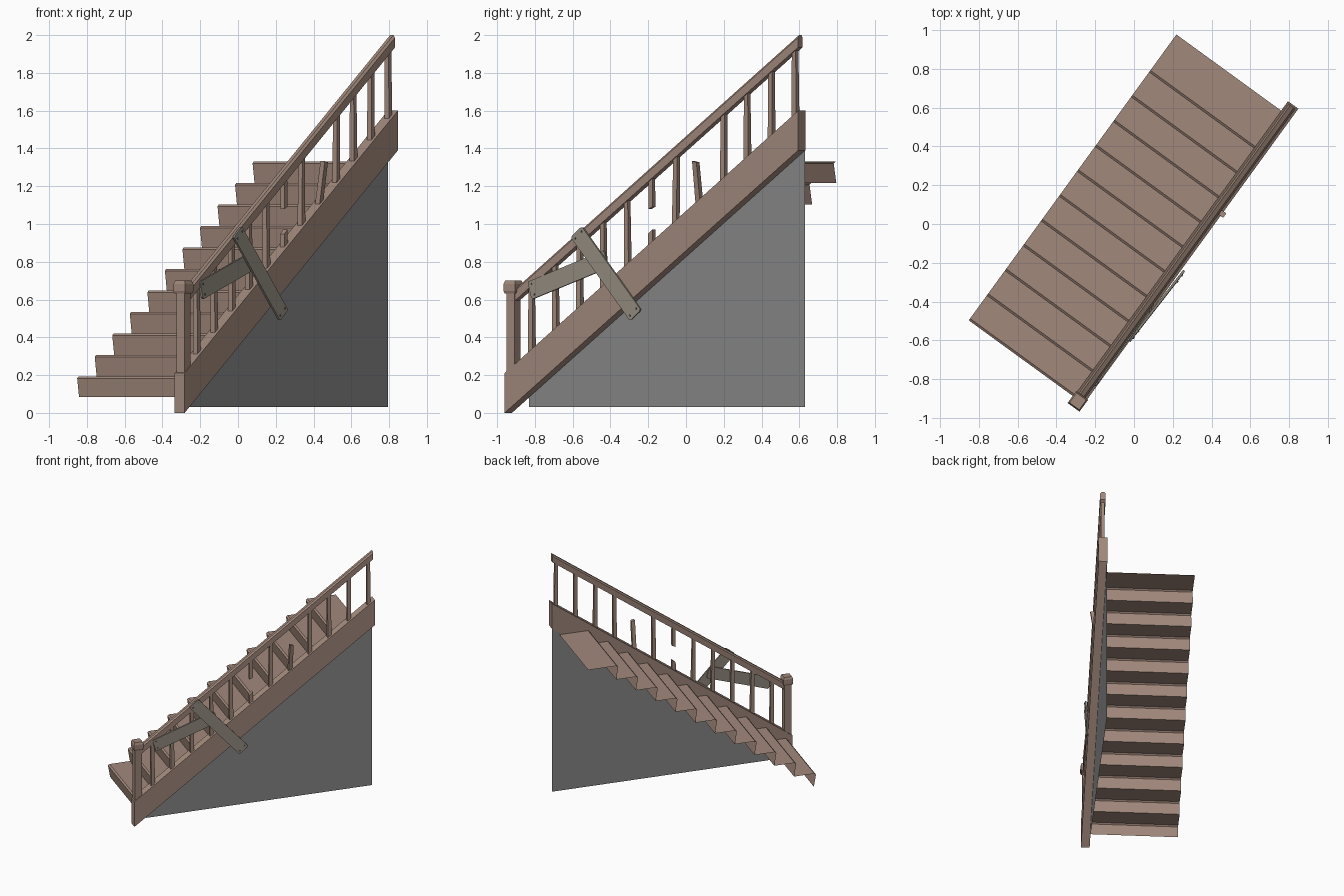
import bpy, bmesh, math, random
from mathutils import Vector

if "Cube" in bpy.data.objects:
    bpy.data.objects.remove(bpy.data.objects["Cube"])

random.seed(4)
TURN = math.radians(54)      # whole staircase is turned in plan
SLOPE = 0.724                # rise over run
V = -0.303                   # centre line of the balustrade


def material(name, rgb):
    m = bpy.data.materials.new(name)
    m.diffuse_color = (*rgb, 1)
    m.use_nodes = True
    m.node_tree.nodes["Principled BSDF"].inputs["Base Color"].default_value = m.diffuse_color
    return m


WOOD = material("wood", (0.36, 0.25, 0.20))
PLANK = material("old_plank", (0.30, 0.27, 0.22))
PANEL = material("grey_panel", (0.25, 0.25, 0.25))
NAIL = material("nail", (0.12, 0.11, 0.10))


def loft(name, rings, mat, closed=True):
    """Skin a list of equal rings given in (along, across, up)."""
    bm = bmesh.new()
    loops = [[bm.verts.new(p) for p in r] for r in rings]
    n = len(rings[0])
    for a, b in zip(loops, loops[1:]):
        for i in range(n if closed else n - 1):
            j = (i + 1) % n
            bm.faces.new((a[i], a[j], b[j], b[i]))
    if closed:
        bm.faces.new(loops[0][::-1])
        bm.faces.new(loops[-1])
    bmesh.ops.recalc_face_normals(bm, faces=bm.faces[:])
    me = bpy.data.meshes.new(name)
    bm.to_mesh(me)
    bm.free()
    me.materials.append(mat)
    ob = bpy.data.objects.new(name, me)
    ob.rotation_euler.z = TURN
    bpy.context.collection.objects.link(ob)
    return ob


def square(u, v, z, w, tilt=0.0):
    h = w / 2
    return [(u + a * h, v + b * h, z + a * tilt)
            for a, b in ((-1, -1), (1, -1), (1, 1), (-1, 1))]


def stringer_top(u):
    return 0.21 + SLOPE * (u + 0.943)


def rail_top(u):
    return 2.0 - SLOPE * (0.968 - u)


# Treads and risers: one folded sheet with a small nosing on each step
profile = []
for i in range(11):
    u, z = -0.902 + 0.158 * i, 0.193 + 0.1138 * i
    profile += [(u + 0.017, z - 0.1138 + (0.005 if i == 0 else 0)),
                (u, z - 0.01), (u + 0.012, z)]
profile.append((0.918, profile[-1][1]))
loft("treads_and_risers", [[(u, v, z) for u, z in profile] for v in (-0.275, 0.397)],
     WOOD, closed=False)

# Sloping side stringer
side = [(-0.943, 0), (0.978, 1.39), (0.978, 1.60), (-0.943, 0.21)]
loft("stringer", [[(u, v, z) for u, z in side] for v in (-0.336, -0.27)], WOOD)

# Flat panel closing the space under the stairs
loft("under_stair_panel", [[(-0.828, -0.273, 0.03), (0.977, -0.273, 0.03)],
                           [(-0.828, -0.273, 0.11), (0.977, -0.273, 1.42)]],
     PANEL, closed=False)

# Newel post and its cap
loft("newel_post", [square(-0.909, V, 0.15, 0.054), square(-0.909, V, 0.65, 0.054)], WOOD)
loft("newel_cap", [square(-0.909, V, z, w) for z, w in
                   ((0.632, 0.066), (0.645, 0.076), (0.682, 0.076), (0.70, 0.062))], WOOD)

# Handrail with chamfered top edges
section = [(-0.021, -0.065), (0.021, -0.065), (0.021, -0.014), (0.011, 0), (-0.011, 0), (-0.021, -0.014)]
loft("handrail", [[(u, V + a, rail_top(u) + b) for a, b in section]
                  for u in (-0.9, 0.968)], WOOD)

# Balusters: slightly crooked, one snapped in two, one loose at the top
for i in range(12):
    u = -0.787 + 0.1567 * i
    z0, z1 = stringer_top(u) - 0.025, rail_top(u) - 0.045
    lean = random.uniform(-0.006, 0.006)
    w0, w1 = 0.030, 0.025
    if i == 5:
        loft("broken_baluster_lower", [square(u, V, z0, w0),
                                       square(u, V, 0.96, 0.028, 0.012)], WOOD)
        loft("broken_baluster_upper", [square(u, V, 1.085, 0.027, 0.006),
                                       square(u, V, z1, w1)], WOOD)
    elif i == 7:
        loft("loose_baluster", [square(u, V, z0, w0),
                                square(u, V - 0.036, 1.33, 0.028, -0.003)], WOOD)
    else:
        loft(f"baluster_{i + 1}", [square(u, V, z0, w0), square(u + lean, V, z1, w1)], WOOD)


def plank(name, start, end, width, thick=0.012):
    """Board between two (along, across, up) points, nailed at its ends."""
    a, b = Vector(start), Vector(end)
    d = (b - a).normalized()
    n = Vector((0, -1, 0))
    n = (n - d * n.dot(d)).normalized()      # outward face
    s = d.cross(n)
    L, h, c = (b - a).length, width / 2, 0.012
    outline = [(c, -h), (L - c / 2, -h), (L, -h + c), (L - 0.004, h - c), (L - c, h),
               (c / 2, h), (0, h - c), (0.004, -h + c)]
    at = lambda x, y, o: a + d * x + s * y + n * o
    loft(name, [[at(x, y, o) for x, y in outline] for o in (-thick / 2, thick / 2)], PLANK)
    for k, (x, y) in enumerate([(0.025, -h * 0.6), (0.025, h * 0.6),
                                (L - 0.025, -h * 0.6), (L - 0.025, h * 0.6)]):
        ring = [(x + 0.005 * math.cos(t * math.pi / 3), y + 0.005 * math.sin(t * math.pi / 3))
                for t in range(6)]
        loft(f"{name}_nail_{k + 1}", [[at(p, q, o) for p, q in ring]
                                      for o in (0, thick / 2 + 0.004)], NAIL)


# Two repair boards crossing over the balusters
plank("repair_plank_level", (-0.785, -0.325, 0.647), (-0.285, -0.322, 0.815), 0.097)
plank("repair_plank_steep", (-0.472, -0.336, 0.96), (-0.072, -0.350, 0.515), 0.092)
